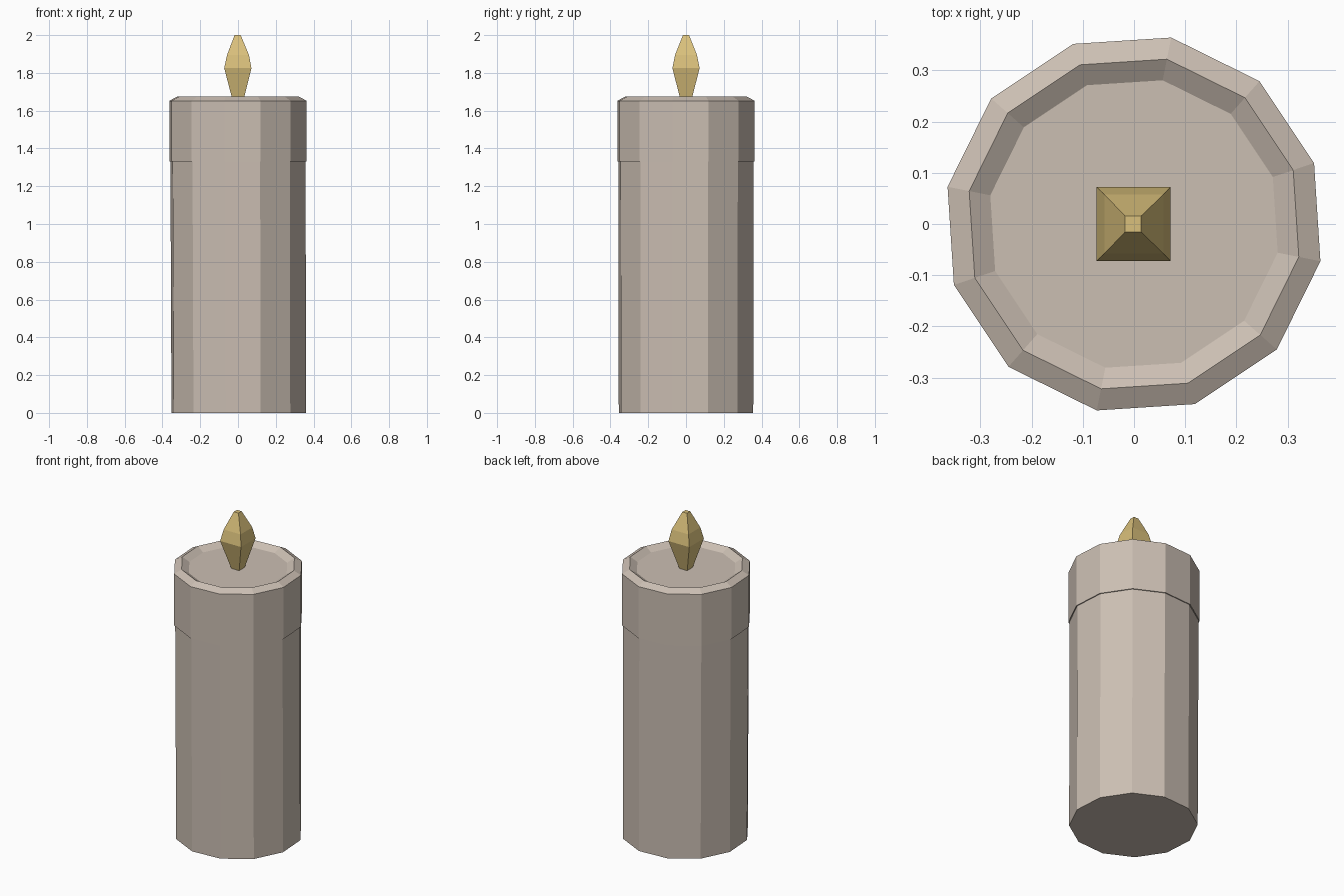
import bpy, bmesh, math

if "Cube" in bpy.data.objects:
    bpy.data.objects.remove(bpy.data.objects["Cube"])


def material(name, rgb):
    m = bpy.data.materials.new(name)
    m.diffuse_color = (*rgb, 1)
    m.use_nodes = True
    m.node_tree.nodes["Principled BSDF"].inputs["Base Color"].default_value = m.diffuse_color
    return m


def stacked_rings(name, rings, sides, turn, mat):
    """Skin rings of (radius, z, x shift) from bottom to top and cap both ends."""
    bm = bmesh.new()
    loops = []
    for r, z, dx in rings:
        loops.append([bm.verts.new((dx + r * math.cos(turn + 2 * math.pi * i / sides),
                                    r * math.sin(turn + 2 * math.pi * i / sides), z))
                      for i in range(sides)])
    for a, b in zip(loops, loops[1:]):
        for i in range(sides):
            j = (i + 1) % sides
            bm.faces.new((a[i], a[j], b[j], b[i]))
    bm.faces.new(loops[0][::-1])
    bm.faces.new(loops[-1])
    bmesh.ops.recalc_face_normals(bm, faces=bm.faces)
    me = bpy.data.meshes.new(name)
    bm.to_mesh(me)
    bm.free()
    me.materials.append(mat)
    ob = bpy.data.objects.new(name, me)
    bpy.context.collection.objects.link(ob)
    return ob


wax = material("wax", (0.60, 0.52, 0.45))
gold = material("flame_gold", (0.70, 0.53, 0.20))

# Twelve-sided wax column, slim overhanging collar, bevelled rim and shallow dish
stacked_rings("wax_body", [
    (0.363, 0.0, 0.004),
    (0.365, 1.33, 0.0),
    (0.371, 1.33, 0.0),
    (0.371, 1.652, 0.0),
    (0.328, 1.675, 0.0),
    (0.286, 1.649, 0.0),
], 12, math.radians(18.7), wax)

# Four-sided flame standing in the dish
s = math.sqrt(2)
stacked_rings("flame", [
    (0.026 * s, 1.645, 0.0),
    (0.072 * s, 1.825, -0.001),
    (0.058 * s, 1.895, 0.0),
    (0.016 * s, 2.0, -0.002),
], 4, math.radians(45), gold)
